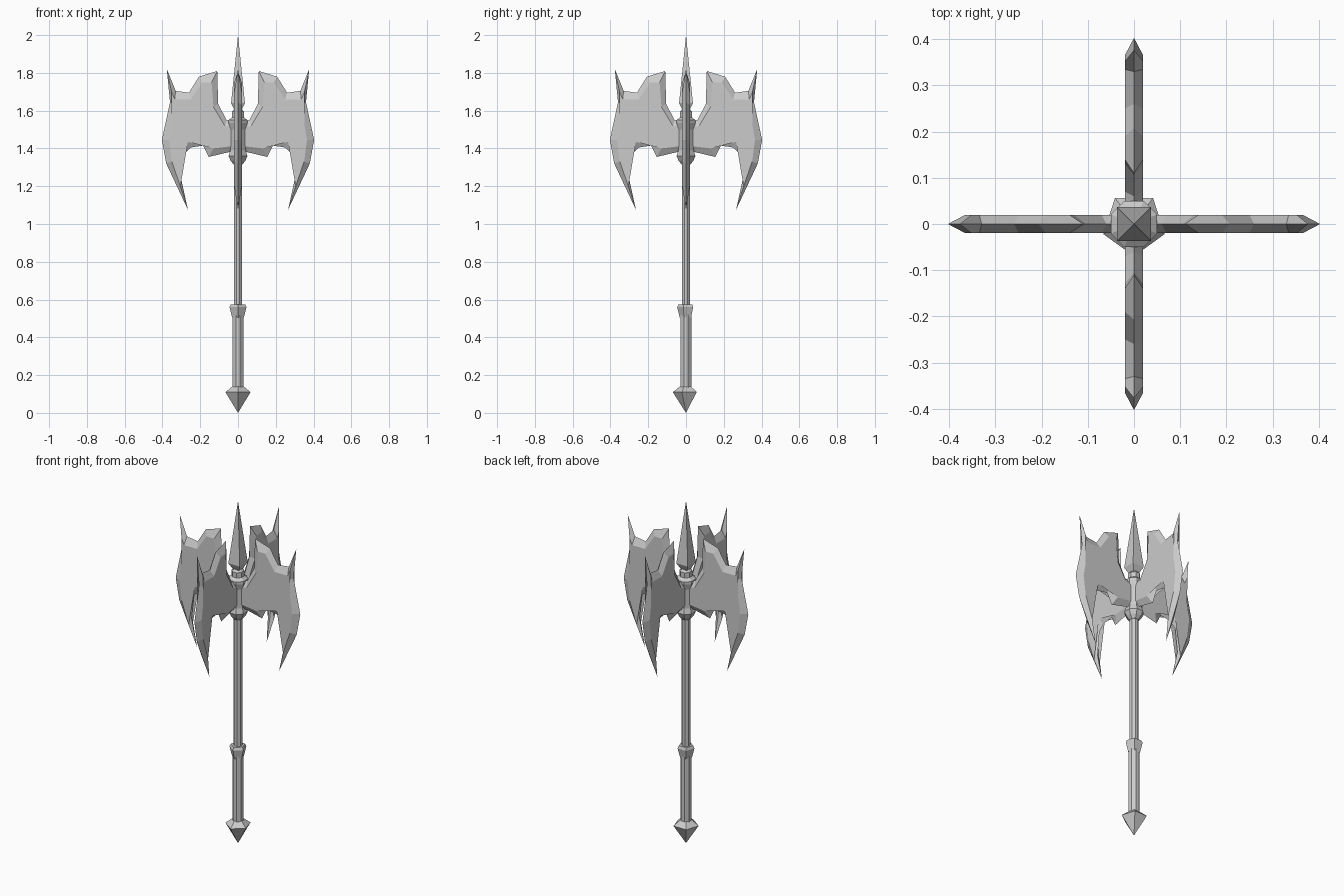
import bpy
import bmesh
from math import pi, cos, sin

default_cube = bpy.data.objects.get("Cube")
if default_cube:
    bpy.data.objects.remove(default_cube, do_unlink=True)

# One plain grey metal for the whole weapon
metal = bpy.data.materials.new("grey_metal")
metal.use_nodes = True
grey = (0.6, 0.6, 0.6, 1)
metal.diffuse_color = grey
metal.node_tree.nodes["Principled BSDF"].inputs["Base Color"].default_value = grey


def add_object(name, bm):
    """Turn a bmesh into a flat shaded object with outward normals."""
    bmesh.ops.recalc_face_normals(bm, faces=bm.faces)
    mesh = bpy.data.meshes.new(name)
    bm.to_mesh(mesh)
    bm.free()
    mesh.materials.append(metal)
    obj = bpy.data.objects.new(name, mesh)
    bpy.context.collection.objects.link(obj)
    return obj


def turned(name, profile, sides, start):
    """Faceted solid of revolution from (radius, height) pairs, bottom to top."""
    bm = bmesh.new()
    rings = []
    for radius, height in profile:
        if radius == 0:
            rings.append([bm.verts.new((0, 0, height))] * sides)
            continue
        angles = [start + 2 * pi * i / sides for i in range(sides)]
        rings.append([bm.verts.new((radius * cos(a), radius * sin(a), height))
                      for a in angles])
    for low, high in zip(rings, rings[1:]):
        for i in range(sides):
            j = (i + 1) % sides
            corners = dict.fromkeys((low[i], low[j], high[j], high[i]))
            bm.faces.new(list(corners))
    for ring in (rings[0], rings[-1]):
        if ring[0] is not ring[1]:
            bm.faces.new(ring)
    return add_object(name, bm)


def blade(name, contour, half_thickness, turn):
    """Flat blade whose bevels run from a sharp outline to an inner outline."""
    bm = bmesh.new()
    edge = [bm.verts.new((x, 0, z)) for x, z, _, _ in contour]
    count = len(edge)
    for side in (-half_thickness, half_thickness):
        inner = [bm.verts.new((x, side, z)) for _, _, x, z in contour]
        for i in range(count):
            j = (i + 1) % count
            bm.faces.new((edge[i], edge[j], inner[j], inner[i]))
        cap = bm.faces.new(inner)
        bmesh.ops.triangulate(bm, faces=[cap])
    obj = add_object(name, bm)
    obj.rotation_euler.z = turn
    return obj


# Each row: sharp outline x, z, then the matching inner outline x, z
blade_contour = [
    (.02, 1.545, .02, 1.51),
    (.06, 1.55, .07, 1.52),
    (.105, 1.635, .13, 1.62),
    (.11, 1.81, .14, 1.75),     # inner horn
    (.207, 1.78, .19, 1.75),
    (.26, 1.695, .25, 1.66),
    (.33, 1.705, .335, 1.66),
    (.377, 1.82, .352, 1.70),   # outer horn
    (.36, 1.645, .335, 1.63),
    (.403, 1.445, .365, 1.445),
    (.38, 1.32, .35, 1.33),
    (.265, 1.075, .305, 1.2),   # lower hook
    (.30, 1.235, .318, 1.25),
    (.285, 1.37, .32, 1.385),
    (.25, 1.405, .265, 1.435),
    (.185, 1.415, .18, 1.46),
    (.155, 1.355, .13, 1.40),   # small barb
    (.05, 1.38, .05, 1.41),
    (.02, 1.38, .02, 1.41),
]

quarter = pi / 2
for index, place in enumerate(("left", "back", "right", "front")):
    blade(place + "_blade", blade_contour, .02, index * quarter)

# Handle, bottom to top
eighth = pi / 8
turned("pommel", [(0, 0), (.07, .11), (.032, .14)], 5, -quarter)
turned("grip", [(.031, .13), (.031, .52)], 8, eighth)
turned("grip_collar", [(.033, .505), (.047, .56), (.04, .575)], 5, -quarter)
turned("shaft", [(.024, .55), (.024, 1.6)], 8, eighth)

# Hub that holds the four blades
turned("hub", [(.026, 1.315), (.042, 1.335), (.054, 1.36), (.044, 1.39),
               (.044, 1.5), (.054, 1.535), (.054, 1.55), (.034, 1.565),
               (.034, 1.595), (.02, 1.61)], 8, eighth)

# Square spike above the hub
turned("top_spike", [(.024, 1.6), (.052, 1.64), (0, 2)], 4, pi / 4)
